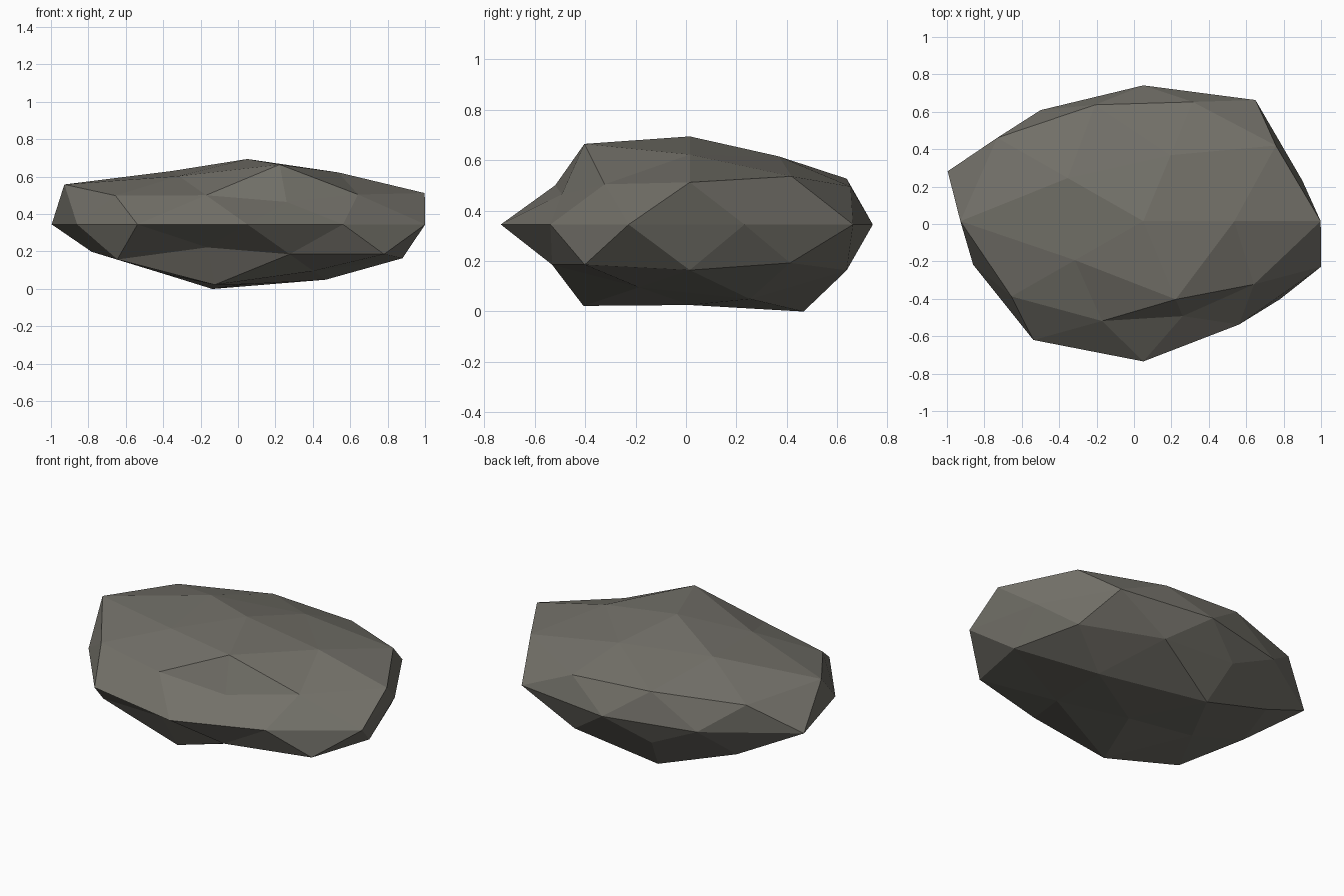
import bpy
import bmesh
import math
from mathutils import Vector

cube = bpy.data.objects.get("Cube")
if cube:
    bpy.data.objects.remove(cube, do_unlink=True)

# Overall proportions of the boulder
CENTRE = Vector((0.05, 0.015, 0.345))
SCALE = Vector((1.0, 0.785, 0.353))

# Bulge of each facet corner, ring by ring (key: ring height on a unit sphere),
# listed counter-clockwise from +x
BULGE = {
    1.0: [0.99],
    0.9: [0.925, 0.9, 0.95, 0.86, 1.065],
    0.5: [1.03, 0.98, 1.15, 0.84, 0.86],
    0.4: [1.06, 0.955, 1.08, 0.975, 0.76],
    0.0: [0.894, 1.02, 0.925, 0.935, 1.1, 0.957, 1.0, 0.955, 0.87, 1.0],
    -0.4: [0.965, 0.9, 0.93, 0.78, 1.01],
    -0.5: [0.975, 0.98, 0.98, 1.01, 0.86],
    -0.9: [0.985, 1.15, 0.87, 1.075, 0.83],
    -1.0: [0.905],
}


def heading(vert):
    """Angle around z in whole degrees, from 0 to 359."""
    return round(math.degrees(math.atan2(vert.co.y, vert.co.x))) % 360


def make_material(name, colour):
    mat = bpy.data.materials.new(name)
    mat.use_nodes = True
    mat.diffuse_color = colour
    bsdf = next(n for n in mat.node_tree.nodes if n.type == 'BSDF_PRINCIPLED')
    bsdf.inputs["Base Color"].default_value = colour
    bsdf.inputs["Roughness"].default_value = 0.9
    return mat


# Faceted ball, grouped into horizontal rings
bm = bmesh.new()
bmesh.ops.create_icosphere(bm, subdivisions=2, radius=1.0)
rings = {height: [] for height in BULGE}
for vert in bm.verts:
    rings[round(vert.co.z, 1)].append(vert)

# Push each corner in or out, then squash the ball into a flat boulder
for height, verts in rings.items():
    for vert, bulge in zip(sorted(verts, key=heading), BULGE[height]):
        vert.co = CENTRE + vert.co * SCALE * bulge

mesh = bpy.data.meshes.new("boulder")
bm.to_mesh(mesh)
bm.free()
mesh.materials.append(make_material("warm_grey_stone", (0.17, 0.163, 0.14, 1.0)))
boulder = bpy.data.objects.new("boulder", mesh)
bpy.context.collection.objects.link(boulder)
